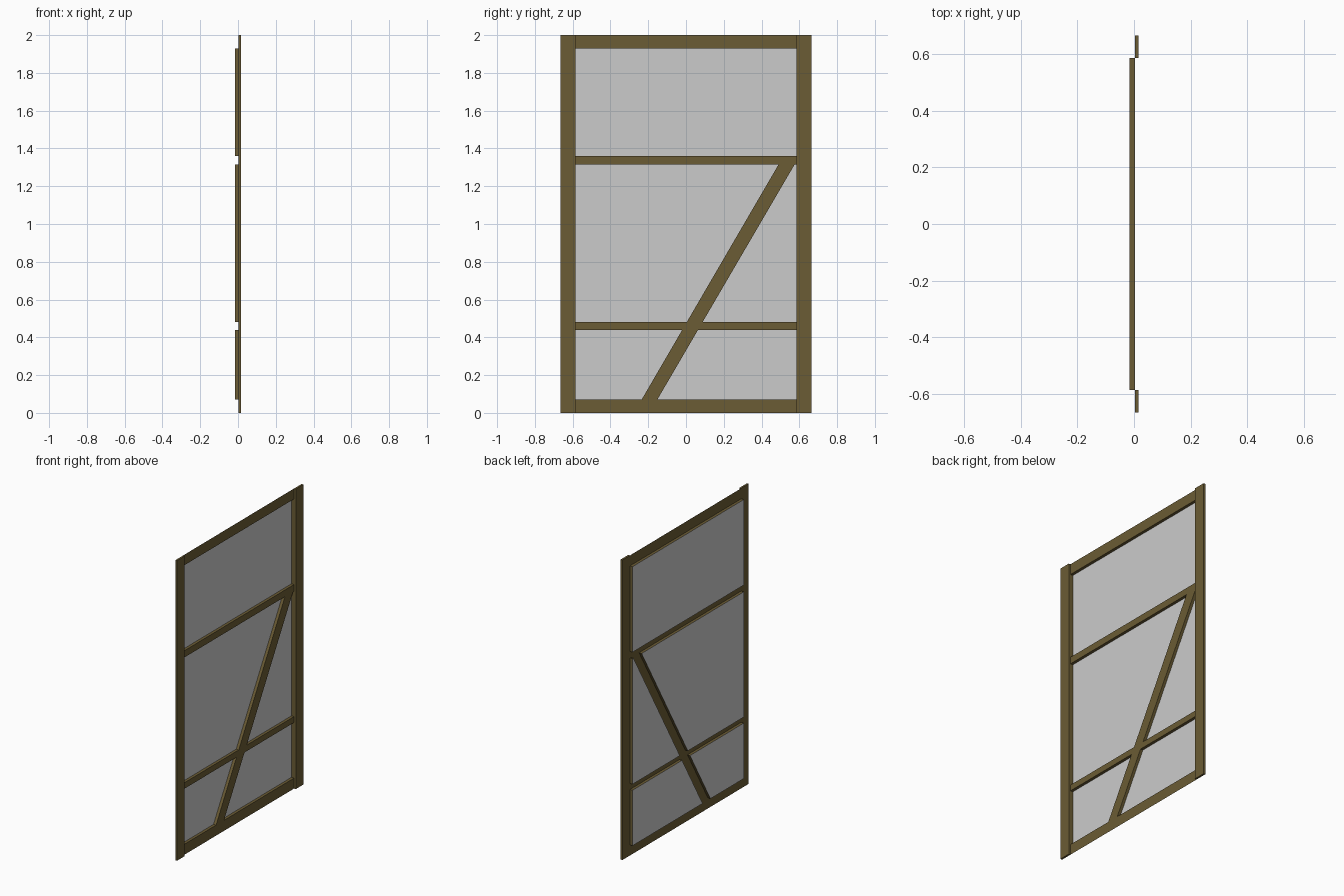
import bpy, bmesh

if "Cube" in bpy.data.objects:
    bpy.data.objects.remove(bpy.data.objects["Cube"])

FRONT, MID, BACK = 0.016, 0.003, -0.016     # x of stile face, rail face, panel
YO, YI = 0.665, 0.586                       # outer and inner stile edges


def material(name, col):
    m = bpy.data.materials.new(name)
    m.diffuse_color = (*col, 1)
    m.use_nodes = True
    m.node_tree.nodes["Principled BSDF"].inputs["Base Color"].default_value = m.diffuse_color
    return m


wood = material("dark_wood", (0.147, 0.107, 0.035))


def make(name, faces, mat=None):
    """Build a flat-shaded object from a list of polygons."""
    bm = bmesh.new()
    for f in faces:
        bm.faces.new([bm.verts.new(p) for p in f])
    bmesh.ops.remove_doubles(bm, verts=bm.verts, dist=1e-5)
    me = bpy.data.meshes.new(name)
    bm.to_mesh(me)
    bm.free()
    ob = bpy.data.objects.new(name, me)
    bpy.context.collection.objects.link(ob)
    if mat:
        me.materials.append(mat)
    return ob


def at(x, outline):
    return [(x, y, z) for y, z in outline]


def diag(z, side):
    """y of the brace's left (0) or right (1) edge at height z."""
    y0, y1 = ((-0.235, 0.49), (-0.152, 0.575))[side]
    return y0 + (y1 - y0) * (z - 0.07) / (1.315 - 0.07)


def quad(z0, z1, l0, l1, r0, r1):
    return [(l0, z0), (r0, z0), (r1, z1), (l1, z1)]


# Side stiles: full-height boxes standing proud of the rails
for side, s in (("left", -1), ("right", 1)):
    bm = bmesh.new()
    bmesh.ops.create_cube(bm, size=1)
    for v in bm.verts:
        v.co = ((FRONT + MID) / 2 + v.co.x * (FRONT - MID),
                s * (YO + YI) / 2 + v.co.y * (YO - YI), 1 + v.co.z * 2)
    me = bpy.data.meshes.new(side + "_stile")
    bm.to_mesh(me)
    bm.free()
    me.materials.append(wood)
    bpy.context.collection.objects.link(bpy.data.objects.new(side + "_stile", me))

# Rails: open-backed faces between the stiles
rails = {"bottom_rail": (0, 0.07), "lower_rail": (0.44, 0.48),
         "upper_rail": (1.315, 1.36), "top_rail": (1.93, 2)}
for name, (a, b) in rails.items():
    make(name, [at(MID, quad(a, b, -YI, -YI, YI, YI))], wood)

# Diagonal brace: two lengths, coplanar with the rails
bays = ((0.07, 0.44), (0.48, 1.315))
make("diagonal_brace", [at(MID, quad(a, b, diag(a, 0), diag(b, 0), diag(a, 1), diag(b, 1)))
                        for a, b in bays], wood)

# Recessed panels with side walls running back from the frame face
recesses = [quad(1.36, 1.93, -YI, -YI, YI, YI)]
for a, b in bays:
    recesses.append(quad(a, b, -YI, -YI, diag(a, 0), diag(b, 0)))
    recesses.append(quad(a, b, diag(a, 1), diag(b, 1), YI, YI))

walls = []
for i, o in enumerate(recesses):
    make(f"panel_{i + 1}", [at(BACK, o)])
    for p, q in zip(o, o[1:] + o[:1]):
        walls.append([(BACK, *p), (MID, *p), (MID, *q), (BACK, *q)])
make("recess_walls", walls, wood)
